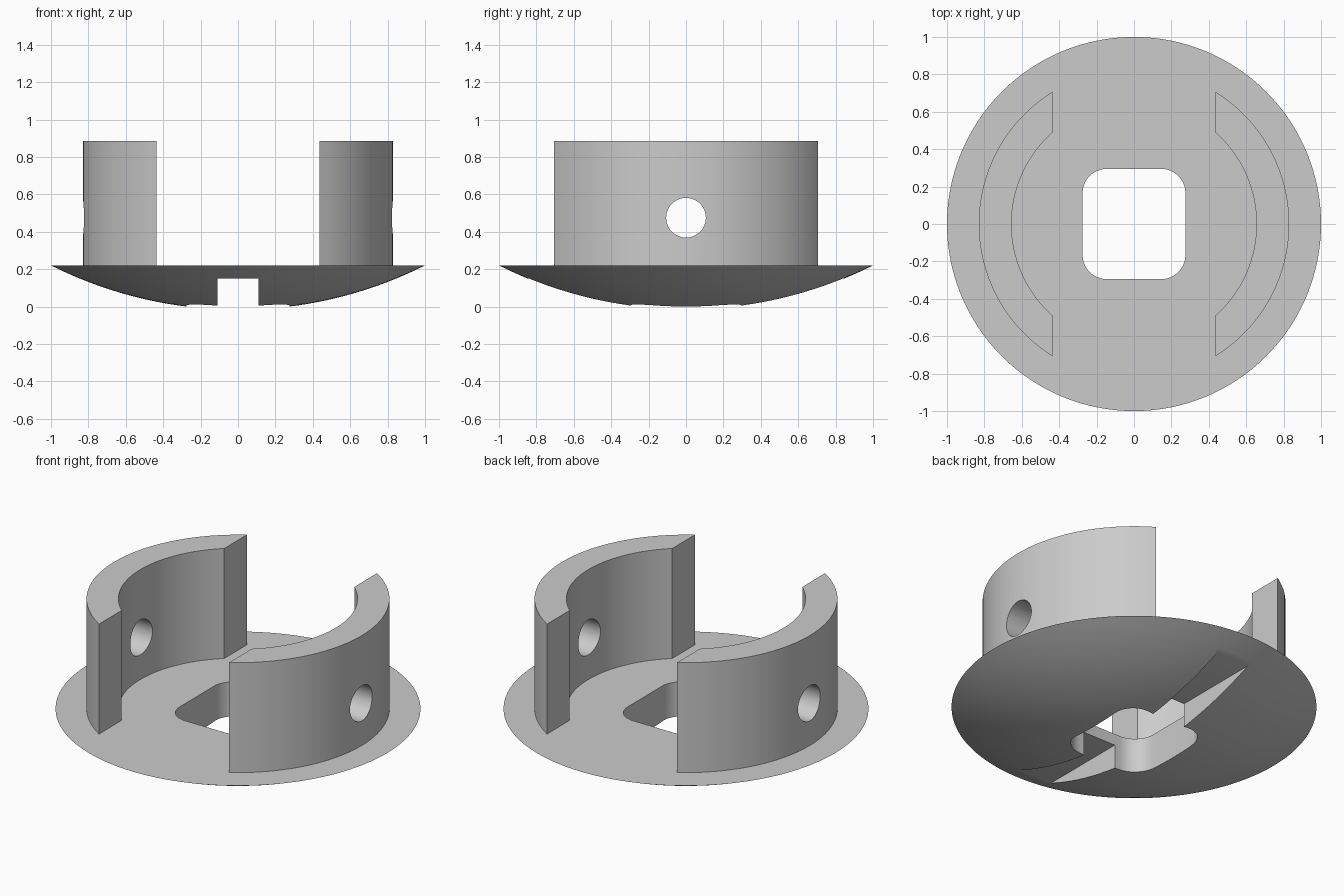
import bpy
from math import sin, cos, pi, sqrt, acos, radians

cube = bpy.data.objects.get("Cube")
if cube:
    bpy.data.objects.remove(cube, do_unlink=True)

grey = bpy.data.materials.new("plain grey")
grey.use_nodes = True
COLOUR = (0.6, 0.6, 0.6, 1)
grey.diffuse_color = COLOUR
grey.node_tree.nodes["Principled BSDF"].inputs["Base Color"].default_value = COLOUR

RIM_Z, APEX_Z = 0.22, -0.017
SAG = RIM_Z - APEX_Z
DOME_R = (1 + SAG ** 2) / (2 * SAG)
SEGMENTS = 128


def make_object(name, verts, faces):
    mesh = bpy.data.meshes.new(name)
    mesh.from_pydata(verts, [], faces)
    mesh.materials.append(grey)
    obj = bpy.data.objects.new(name, mesh)
    bpy.context.collection.objects.link(obj)
    return obj


def prism(name, outline, z0, z1):
    """Extrude a counter-clockwise outline from z0 to z1."""
    n = len(outline)
    verts = [(x, y, z) for z in (z0, z1) for x, y in outline]
    faces = [tuple(reversed(range(n))), tuple(range(n, 2 * n))]
    faces += [(i, (i + 1) % n, n + (i + 1) % n, n + i) for i in range(n)]
    return make_object(name, verts, faces)


def cut(target, cutter):
    mod = target.modifiers.new("cut", "BOOLEAN")
    mod.operation = "DIFFERENCE"
    mod.solver = "EXACT"
    mod.object = cutter
    bpy.context.view_layer.update()
    bpy.ops.object.select_all(action="DESELECT")
    bpy.context.view_layer.objects.active = target
    target.select_set(True)
    bpy.ops.object.modifier_apply(modifier=mod.name)
    bpy.data.objects.remove(cutter, do_unlink=True)


def smooth(obj):
    bpy.ops.object.select_all(action="DESELECT")
    bpy.context.view_layer.objects.active = obj
    obj.select_set(True)
    bpy.ops.object.shade_smooth_by_angle(angle=radians(30))


# Domed base: flat on top, a shallow spherical cap below
RINGS = 16
verts, faces = [(0, 0, APEX_Z)], []
for k in range(1, RINGS + 1):
    r = k / RINGS
    z = APEX_Z + DOME_R - sqrt(DOME_R ** 2 - r ** 2)
    verts += [(r * cos(2 * pi * i / SEGMENTS), r * sin(2 * pi * i / SEGMENTS), z)
              for i in range(SEGMENTS)]
for i in range(SEGMENTS):
    j = (i + 1) % SEGMENTS
    faces.append((0, 1 + j, 1 + i))
    for k in range(RINGS - 1):
        a, b = 1 + k * SEGMENTS, 1 + (k + 1) * SEGMENTS
        faces.append((a + i, a + j, b + j, b + i))
last = 1 + (RINGS - 1) * SEGMENTS
faces.append(tuple(range(last, last + SEGMENTS)))
base = make_object("domed_base", verts, faces)

# Rounded central opening
HX, HY, CR, STEPS = 0.275, 0.295, 0.13, 10
opening = []
for q, (sx, sy) in enumerate([(1, 1), (-1, 1), (-1, -1), (1, -1)]):
    for s in range(STEPS + 1):
        a = (q + s / STEPS) * pi / 2
        opening.append((sx * (HX - CR) + CR * cos(a), sy * (HY - CR) + CR * sin(a)))
cut(base, prism("opening_cutter", opening, -0.5, 0.5))

# Slot running front to back across the underside
slot = [(-0.11, -1.2), (0.11, -1.2), (0.11, 1.2), (-0.11, 1.2)]
cut(base, prism("slot_cutter", slot, -0.5, 0.15))
smooth(base)

# Two curved walls with flat ends, each drilled through sideways
OUTER, INNER, END_X, ARC = 0.83, 0.655, 0.435, 40


def arc(radius, turn):
    half = acos(END_X / radius)
    return [(radius * cos(turn + half * t), radius * sin(turn + half * t))
            for t in (2 * i / ARC - 1 for i in range(ARC + 1))]


for name, turn in (("left_wall", 0), ("right_wall", pi)):
    outline = arc(OUTER, turn) + arc(INNER, turn)[::-1]
    wall = prism(name, outline, RIM_Z - 0.01, 0.885)
    bpy.ops.mesh.primitive_cylinder_add(
        vertices=48, radius=0.106, depth=1, rotation=(0, pi / 2, 0),
        location=(0.75 * cos(turn), 0, 0.475))
    drill = bpy.context.object
    drill.data.materials.append(grey)
    cut(wall, drill)
    smooth(wall)
